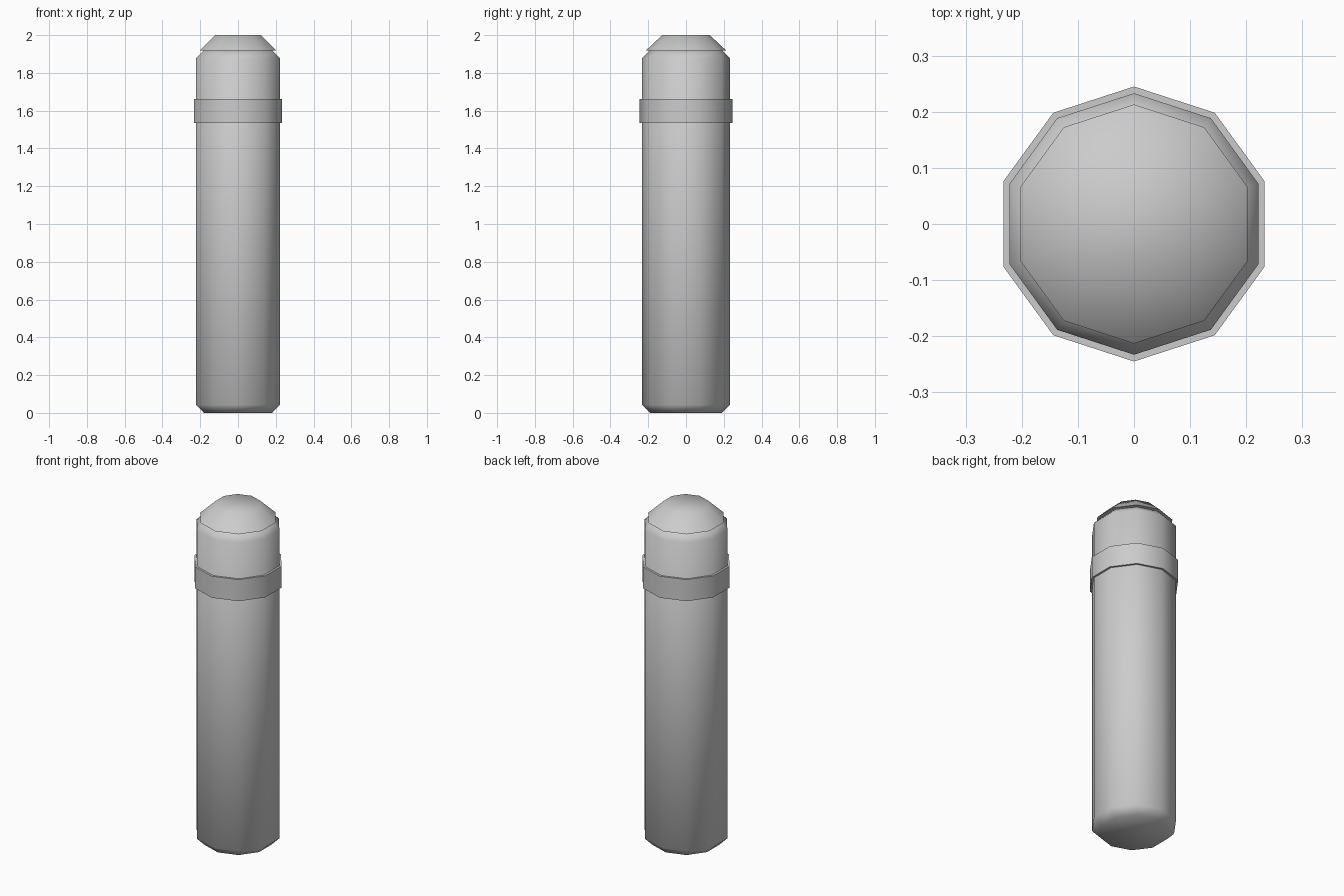
import bpy
import bmesh
import math

old = bpy.data.objects.get("Cube")
if old:
    bpy.data.objects.remove(old, do_unlink=True)

SIDES = 10

# Single plain grey
grey = bpy.data.materials.new("light_grey")
grey.use_nodes = True
colour = (0.6, 0.6, 0.6, 1)
grey.diffuse_color = colour
grey.node_tree.nodes["Principled BSDF"].inputs["Base Color"].default_value = colour


def turned_part(name, profile, smooth_angle):
    """Closed ten-sided solid from (radius, height) pairs, bottom to top."""
    bm = bmesh.new()
    rings = []
    for radius, z in profile:
        ring = []
        for i in range(SIDES):
            a = math.pi / 2 + math.tau * i / SIDES
            ring.append(bm.verts.new((radius * math.cos(a), radius * math.sin(a), z)))
        rings.append(ring)
    for low, high in zip(rings, rings[1:]):
        for i in range(SIDES):
            j = (i + 1) % SIDES
            bm.faces.new((low[i], low[j], high[j], high[i]))
    bm.faces.new(rings[0][::-1])
    bm.faces.new(rings[-1])
    mesh = bpy.data.meshes.new(name)
    bm.to_mesh(mesh)
    bm.free()
    mesh.materials.append(grey)
    obj = bpy.data.objects.new(name, mesh)
    bpy.context.collection.objects.link(obj)
    bpy.ops.object.select_all(action="DESELECT")
    obj.select_set(True)
    bpy.context.view_layer.objects.active = obj
    bpy.ops.object.shade_smooth_by_angle(angle=math.radians(smooth_angle))
    return obj


# Post with chamfered foot and shoulder
turned_part("post_body", [(0.19, 0), (0.233, 0.043), (0.233, 1.877), (0.19, 1.92)], 60)

# Raised collar
turned_part("collar_band", [(0.245, 1.535), (0.245, 1.663)], 60)

# Sloped cap overhanging the shoulder
turned_part("top_cap", [(0.213, 1.918), (0.126, 2.0)], 60)
